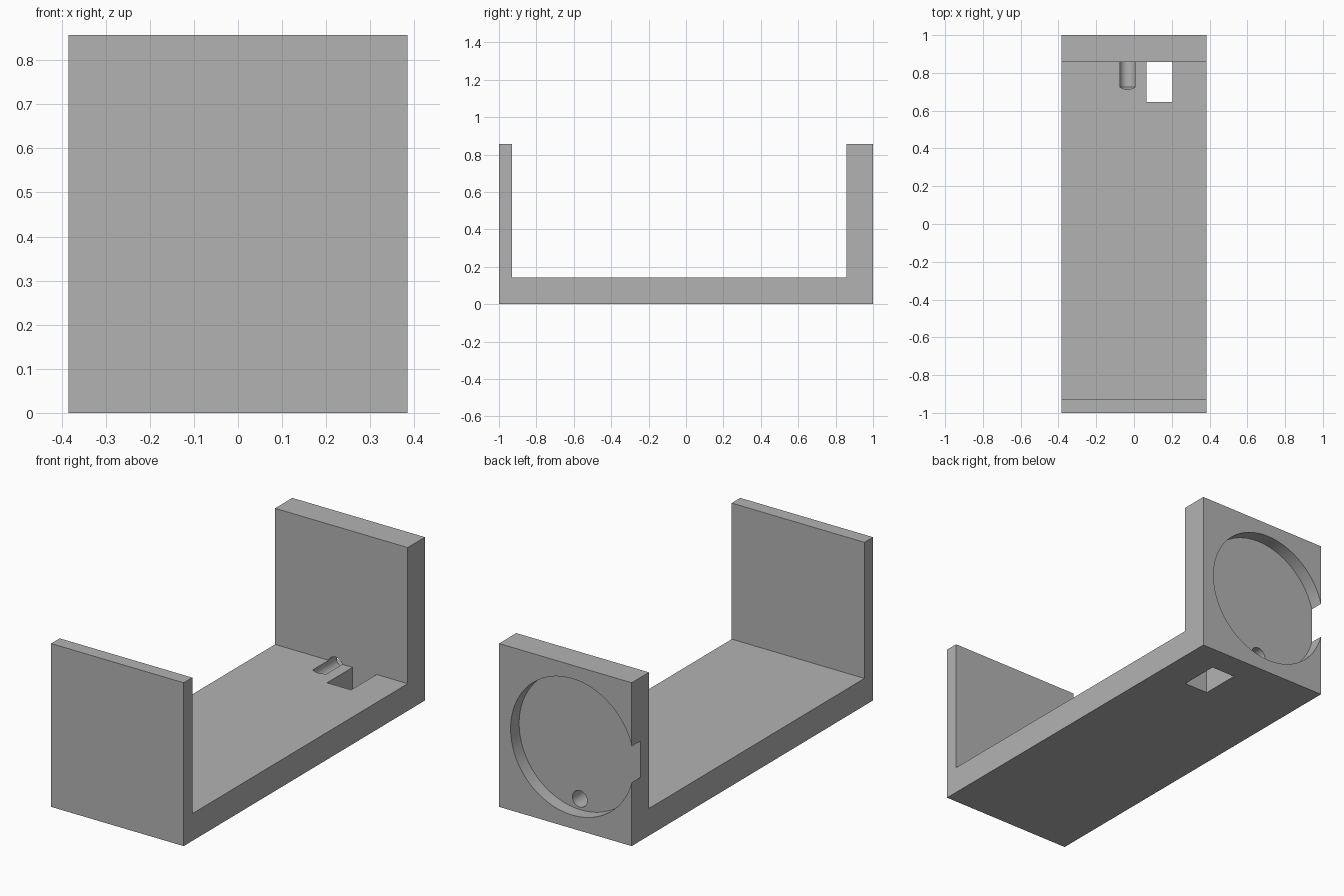
import bpy, bmesh, math
from mathutils import Vector

default = bpy.data.objects.get("Cube")
if default:
    bpy.data.objects.remove(default, do_unlink=True)

# Main dimensions
HALF_W, HEIGHT, FLOOR = 0.385, 0.857, 0.143
FRONT_IN, BACK_IN = -0.929, 0.857

grey = bpy.data.materials.new("plain grey")
grey.use_nodes = True
colour = (0.45, 0.45, 0.45, 1)
grey.diffuse_color = colour
grey.node_tree.nodes["Principled BSDF"].inputs["Base Color"].default_value = colour


def make_object(name, bm):
    bmesh.ops.recalc_face_normals(bm, faces=bm.faces)
    mesh = bpy.data.meshes.new(name)
    bm.to_mesh(mesh)
    bm.free()
    mesh.materials.append(grey)
    obj = bpy.data.objects.new(name, mesh)
    bpy.context.collection.objects.link(obj)
    return obj


def extrude_profile(name, points, depth):
    """Close a planar outline into a solid along depth."""
    bm = bmesh.new()
    face = bm.faces.new([bm.verts.new(p) for p in points])
    grown = bmesh.ops.extrude_face_region(bm, geom=[face], use_keep_orig=True)
    verts = [g for g in grown["geom"] if isinstance(g, bmesh.types.BMVert)]
    bmesh.ops.translate(bm, verts=verts, vec=Vector(depth))
    return make_object(name, bm)


def circle(x, y, z, radius, sides):
    steps = [math.tau * i / sides for i in range(sides)]
    return [(x + radius * math.cos(a), y, z + radius * math.sin(a)) for a in steps]


def drill_bit(name, x, z, radius, start, shoulder, tip, sides=48):
    """Round cutter along y with a pointed end."""
    bm = bmesh.new()
    outer, inner = [[bm.verts.new(p) for p in circle(x, y, z, radius, sides)]
                    for y in (start, shoulder)]
    point = bm.verts.new((x, tip, z))
    bm.faces.new(outer)
    for i in range(sides):
        j = (i + 1) % sides
        bm.faces.new((outer[i], outer[j], inner[j], inner[i]))
        bm.faces.new((inner[i], inner[j], point))
    return make_object(name, bm)


def cut(body, cutter):
    mod = body.modifiers.new("cut", 'BOOLEAN')
    mod.operation, mod.solver, mod.object = 'DIFFERENCE', 'EXACT', cutter
    bpy.context.view_layer.objects.active = body
    bpy.ops.object.modifier_apply(modifier=mod.name)
    bpy.data.objects.remove(cutter, do_unlink=True)


# U-shaped bracket: floor, thin front wall, thick back wall
outline = [(-1, 0), (1, 0), (1, HEIGHT), (BACK_IN, HEIGHT), (BACK_IN, FLOOR),
           (FRONT_IN, FLOOR), (FRONT_IN, HEIGHT), (-1, HEIGHT)]
bracket = extrude_profile("bracket", [(-HALF_W, y, z) for y, z in outline],
                          (2 * HALF_W, 0, 0))

# Round recess in the back wall, breaking through one side
cut(bracket, extrude_profile("recess_cutter",
                             circle(-0.04, 0.929, HEIGHT / 2, 0.358, 128), (0, 0.2, 0)))

# Cable hole from the recess, running into the floor as a groove
cut(bracket, drill_bit("cable_hole_cutter", -0.034, 0.127, 0.043, 1.1, 0.724, 0.703))

# Rectangular slot through the floor beside the back wall
slot = [(0.065, 0.645), (0.205, 0.645), (0.205, BACK_IN), (0.065, BACK_IN)]
cut(bracket, extrude_profile("slot_cutter", [(x, y, -0.1) for x, y in slot], (0, 0, 0.3)))

# Smooth the round cuts, keep the edges crisp
bpy.ops.object.select_all(action='DESELECT')
bracket.select_set(True)
bpy.context.view_layer.objects.active = bracket
bpy.ops.object.shade_smooth_by_angle(angle=math.radians(25))
